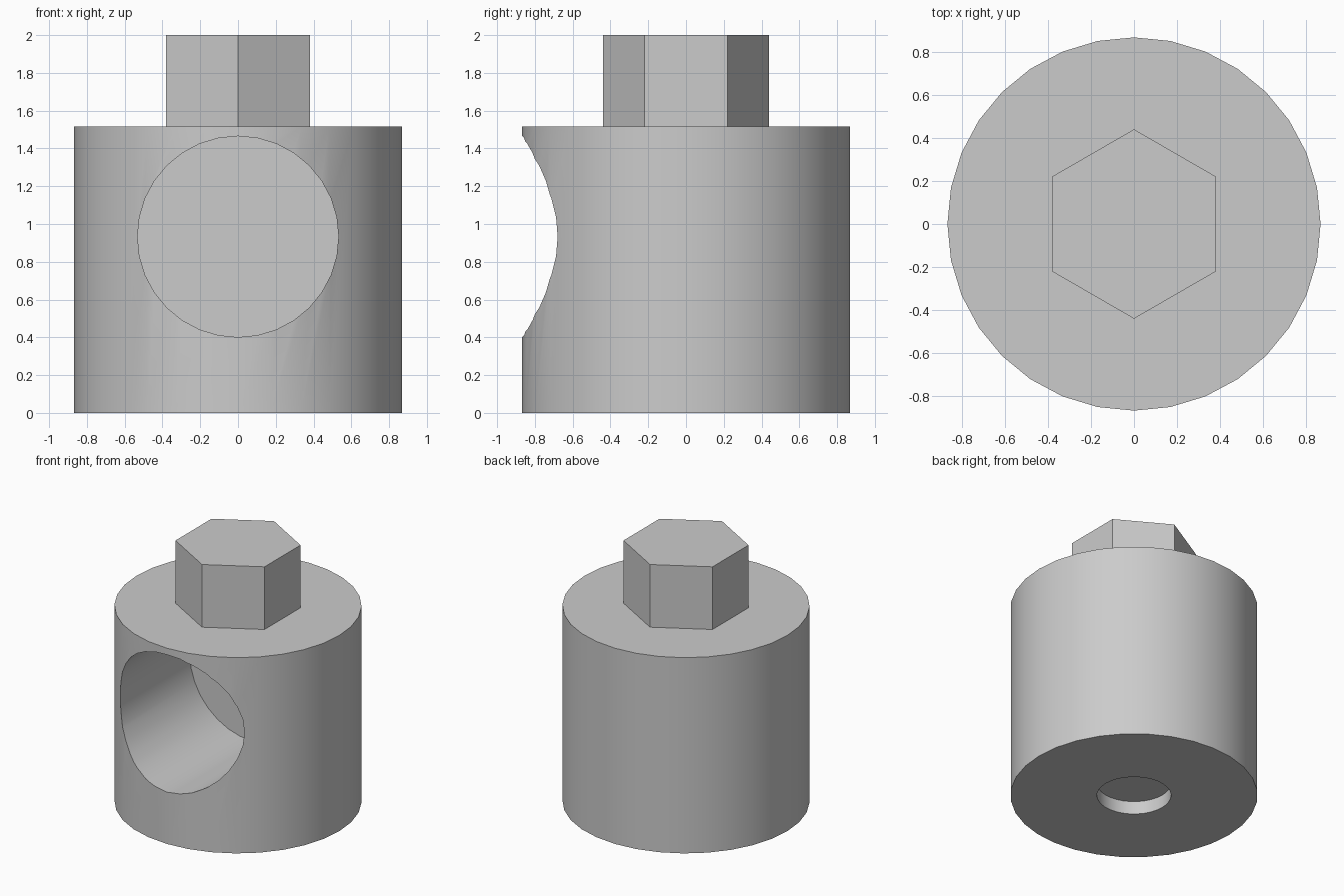
import bpy
import math

if "Cube" in bpy.data.objects:
    bpy.data.objects.remove(bpy.data.objects["Cube"], do_unlink=True)

grey = bpy.data.materials.new("plain_grey")
grey.use_nodes = True
grey.diffuse_color = (0.6, 0.6, 0.6, 1)
grey.node_tree.nodes["Principled BSDF"].inputs["Base Color"].default_value = (0.6, 0.6, 0.6, 1)


def prism(name, sides, radius, depth, location, rotation=(0, 0, 0)):
    bpy.ops.mesh.primitive_cylinder_add(vertices=sides, radius=radius, depth=depth,
                                        location=location, rotation=rotation)
    obj = bpy.context.object
    obj.name = name
    obj.data.materials.append(grey)
    return obj


def drill(target, cutter):
    """Cut a hole and hide the cutter."""
    mod = target.modifiers.new(cutter.name, 'BOOLEAN')
    mod.operation = 'DIFFERENCE'
    mod.solver = 'EXACT'
    mod.object = cutter
    bpy.ops.object.select_all(action='DESELECT')
    target.select_set(True)
    bpy.context.view_layer.objects.active = target
    bpy.ops.object.modifier_apply(modifier=mod.name)
    bpy.data.objects.remove(cutter, do_unlink=True)


BODY_H = 1.515
BORE_END = 0.17
BORE_START = -1.2

# Round body
body = prism("body", 32, 0.867, BODY_H, (0, 0, BODY_H / 2))

# Blind bore in the front
bore = prism("front_bore", 32, 0.532, BORE_END - BORE_START,
             (0, (BORE_START + BORE_END) / 2, 0.933), (math.pi / 2, 0, 0))
drill(body, bore)

# Shallow round recess underneath
drill(body, prism("bottom_recess", 32, 0.26, 0.2, (0, 0, 0)))
bpy.ops.object.shade_smooth_by_angle(angle=math.radians(30))

# Hexagonal head, a corner facing front
prism("hex_head", 6, 0.44, 2 - BODY_H, (0, 0, (2 + BODY_H) / 2))
